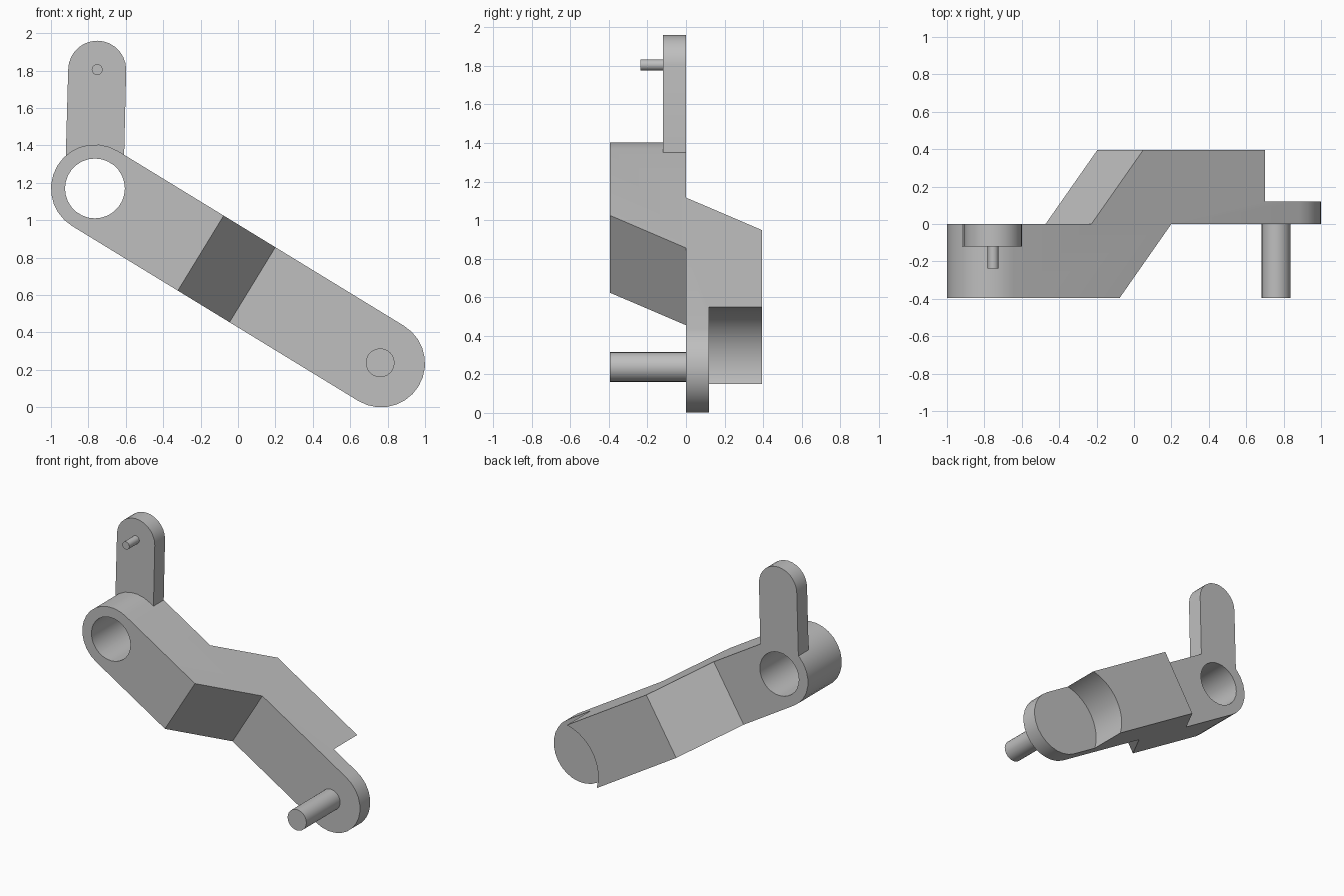
import bpy
import bmesh
from math import cos, sin, radians, atan2, degrees
from mathutils import Vector

cube = bpy.data.objects.get("Cube")
if cube:
    bpy.data.objects.remove(cube, do_unlink=True)

# One plain grey for the whole part
GREY = (0.52, 0.52, 0.52, 1.0)
grey = bpy.data.materials.new("plain_grey")
grey.use_nodes = True
grey.diffuse_color = GREY
grey.node_tree.nodes["Principled BSDF"].inputs["Base Color"].default_value = GREY

HUB = Vector((-0.765, 1.17))     # bored end of the arm (x, z)
TIP = Vector((0.765, 0.235))     # pin end of the arm (x, z)
RADIUS = 0.235
DEPTH = 0.395                    # half of the total depth
ALONG = (TIP - HUB).normalized()
ACROSS = Vector((-ALONG.y, ALONG.x))
TILT = degrees(atan2(ALONG.y, ALONG.x))


def arc(centre, radius, start, end, steps):
    """Points on an arc, angles in degrees."""
    angles = [radians(start + (end - start) * i / steps) for i in range(steps + 1)]
    return [Vector((centre[0] + radius * cos(a), centre[1] + radius * sin(a)))
            for a in angles]


def front_plane(p, depth):
    return Vector((p[0], depth, p[1]))


def arm_side_plane(p, across):
    q = TIP + ALONG * p[0] + ACROSS * across
    return Vector((q.x, p[1], q.y))


def prism(name, points, low, high, place=front_plane):
    """Extrude a 2D outline between two offsets."""
    bm = bmesh.new()
    ends = [[bm.verts.new(place(p, d)) for p in points] for d in (low, high)]
    for ring in ends:
        bm.faces.new(ring)
    n = len(points)
    for i in range(n):
        j = (i + 1) % n
        bm.faces.new((ends[0][i], ends[0][j], ends[1][j], ends[1][i]))
    bmesh.ops.recalc_face_normals(bm, faces=bm.faces)
    mesh = bpy.data.meshes.new(name)
    bm.to_mesh(mesh)
    bm.free()
    mesh.materials.append(grey)
    obj = bpy.data.objects.new(name, mesh)
    bpy.context.collection.objects.link(obj)
    return obj


def cylinder(name, centre, radius, low, high, steps):
    return prism(name, arc(centre, radius, 0, 360, steps)[:-1], low, high)


def activate(obj):
    bpy.ops.object.select_all(action="DESELECT")
    obj.select_set(True)
    bpy.context.view_layer.objects.active = obj


def carve(obj, cutter, operation):
    """Apply a boolean and remove its cutter."""
    cutter.hide_render = True
    activate(obj)
    mod = obj.modifiers.new("carve", "BOOLEAN")
    mod.operation = operation
    mod.solver = "EXACT"
    mod.object = cutter
    bpy.ops.object.modifier_apply(modifier=mod.name)
    bpy.data.objects.remove(cutter, do_unlink=True)


# Cranked arm: stepped side profile trimmed to a round-ended outline
crank = [(-2.2, -DEPTH), (-1.13, -DEPTH), (-0.806, 0), (0.4, 0),
         (0.4, DEPTH), (-0.983, DEPTH), (-1.307, 0), (-2.2, 0)]
arm = prism("cranked_arm", crank, -0.4, 0.4, arm_side_plane)
outline = (arc(TIP, RADIUS, TILT - 90, TILT + 90, 14)
           + arc(HUB, RADIUS, TILT + 90, TILT + 270, 14))
carve(arm, prism("outline_cutter", outline, -1, 1), "INTERSECT")

# Hub bore, and the round relief that leaves a thin flange at the tip
carve(arm, cylinder("bore_cutter", HUB, 0.16, -1, 1, 28), "DIFFERENCE")
carve(arm, cylinder("relief_cutter", TIP, 0.322, 0.12, 1, 48), "DIFFERENCE")

# Upright lever seated on the hub
LEVER_TOP = Vector((-0.753, 1.805))
lever_outline = arc(LEVER_TOP, 0.155, 0, 180, 14) + arc(HUB, 0.233, 132, 48, 8)
lever = prism("upright_lever", lever_outline, -0.12, 0)

# Pins
lever_pin = cylinder("lever_pin", LEVER_TOP, 0.029, -0.237, -0.11, 16)
tip_pin = cylinder("tip_pin", (0.76, 0.238), 0.077, -DEPTH, 0.01, 24)

for part in (arm, lever, lever_pin, tip_pin):
    activate(part)
    bpy.ops.object.shade_smooth_by_angle(angle=radians(28))
